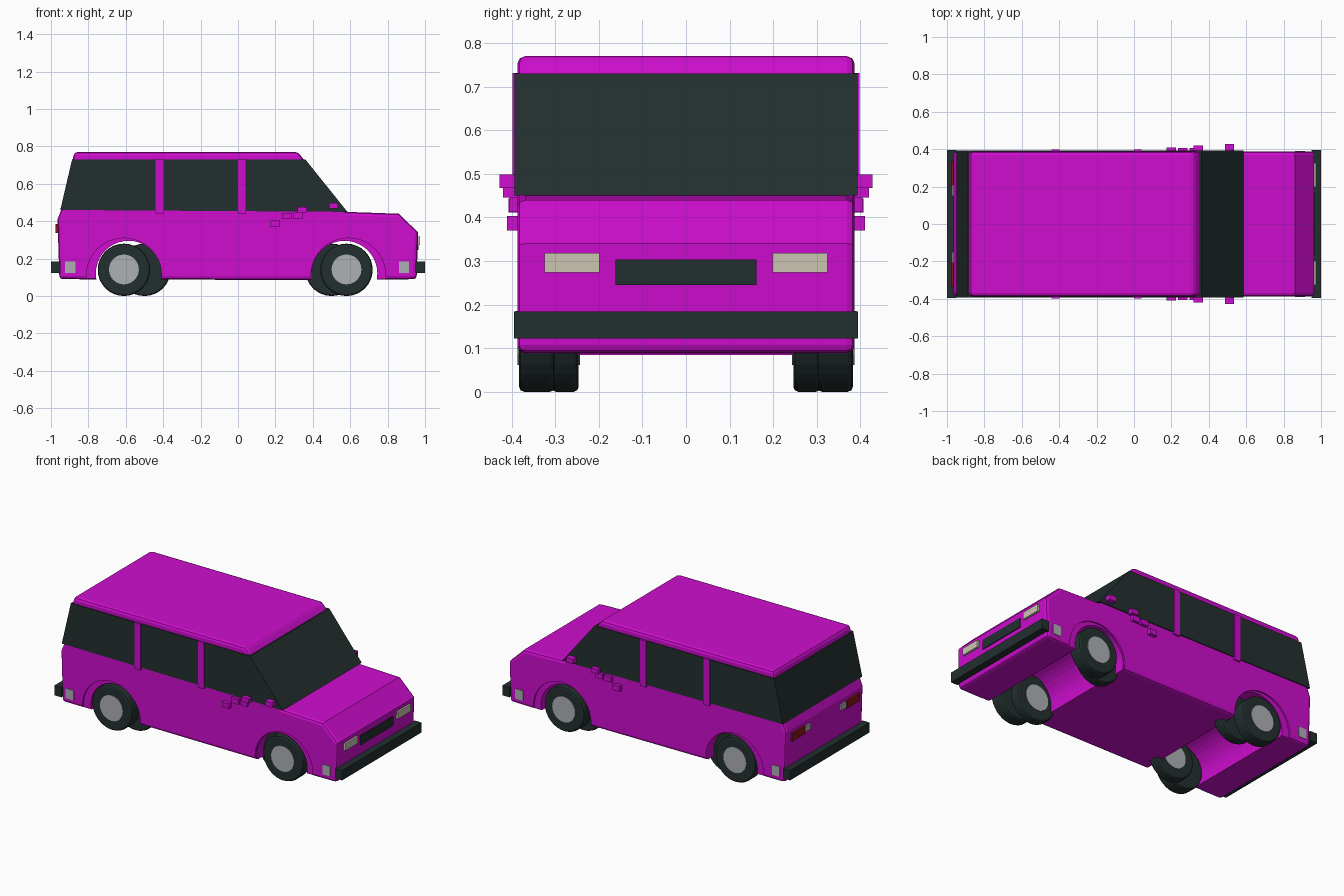
import bpy, bmesh, math
from mathutils import Matrix

if "Cube" in bpy.data.objects:
    bpy.data.objects.remove(bpy.data.objects["Cube"])


def material(name, r, g, b):
    m = bpy.data.materials.new(name)
    m.diffuse_color = (r, g, b, 1)
    m.use_nodes = True
    m.node_tree.nodes["Principled BSDF"].inputs["Base Color"].default_value = m.diffuse_color
    return m


PAINT = material("magenta paint", 0.62, 0.004, 0.62)
DARK = material("dark glass and rubber", 0.017, 0.028, 0.028)
GREY = material("light grey", 0.42, 0.44, 0.46)
CREAM = material("headlight cream", 0.60, 0.56, 0.44)
RED = material("tail light red", 0.25, 0.008, 0.008)


def finish(name, bm, mat):
    bmesh.ops.recalc_face_normals(bm, faces=bm.faces)
    mesh = bpy.data.meshes.new(name)
    bm.to_mesh(mesh)
    bm.free()
    mesh.materials.append(mat)
    ob = bpy.data.objects.new(name, mesh)
    bpy.context.collection.objects.link(ob)
    return ob


def box(name, x, y, z, mat):
    """Box from (min, max) pairs."""
    bm = bmesh.new()
    bmesh.ops.create_cube(bm, size=1)
    for v in bm.verts:
        for i, (a, b) in enumerate((x, y, z)):
            v.co[i] = (a + b) / 2 + v.co[i] * (b - a)
    return finish(name, bm, mat)


def side_profile(name, points, half, mat):
    """Side outline in x, z extruded across the width."""
    bm = bmesh.new()
    face = bm.faces.new([bm.verts.new((x, -half, z)) for x, z in points])
    new = bmesh.ops.extrude_face_region(bm, geom=[face])["geom"]
    bmesh.ops.translate(bm, vec=(0, 2 * half, 0),
                        verts=[v for v in new if isinstance(v, bmesh.types.BMVert)])
    return finish(name, bm, mat)


def disc(name, x, z, r, y0, y1, mat, sides=32):
    """Cylinder lying along y."""
    bm = bmesh.new()
    bmesh.ops.create_cone(bm, cap_ends=True, segments=sides, radius1=r, radius2=r,
                          depth=abs(y1 - y0),
                          matrix=Matrix.Translation((x, (y0 + y1) / 2, z))
                          @ Matrix.Rotation(math.pi / 2, 4, 'X'))
    return finish(name, bm, mat)


def bevel(ob, width, segments=2, angle=50):
    m = ob.modifiers.new("bevel", 'BEVEL')
    m.width, m.segments = width, segments
    m.limit_method, m.angle_limit = 'ANGLE', math.radians(angle)


def cut(ob, cutter):
    cutter.hide_render = True
    cutter.hide_set(True)
    m = ob.modifiers.new("cut", 'BOOLEAN')
    m.operation, m.object, m.solver = 'DIFFERENCE', cutter, 'EXACT'


# Body shell with rounded side edges
body = side_profile("body", [
    (-0.955, 0.09), (-0.965, 0.41), (-0.945, 0.46), (-0.875, 0.77), (0.32, 0.77),
    (0.575, 0.45), (0.86, 0.44), (0.963, 0.34), (0.955, 0.09), (0.40, 0.085)],
    0.387, PAINT)
bevel(body, 0.018)

# Wheel tunnels through the body, with a shallow wider arch on each side
for name, arch_x, tunnel_x in (("rear", -0.61, -0.585), ("front", 0.59, 0.57)):
    cut(body, disc(name + "_tunnel_cutter", tunnel_x, 0.12, 0.175, -0.6, 0.6, PAINT, 40))
    for s in (-1, 1):
        cut(body, disc(name + "_arch_cutter", arch_x, 0.11, 0.2,
                       s * 0.377, s * 0.6, PAINT, 40))

# Glass band wrapped round the cabin
side_profile("windows", [(-0.95, 0.46), (-0.887, 0.73), (0.36, 0.73), (0.585, 0.45)],
             0.393, DARK)

# Bumpers, grille
for name, x in (("front_bumper", (0.95, 1.0)), ("rear_bumper", (-1.0, -0.95))):
    box(name, x, (-0.395, 0.395), (0.122, 0.184), DARK)
box("grille", (0.94, 0.966), (-0.162, 0.162), (0.245, 0.304), DARK)

# Parts repeated on both sides
for s, side in ((-1, "right"), (1, "left")):
    def pair(name, x, y, z, mat):
        box(side + "_" + name, x, tuple(sorted((s * y[0], s * y[1]))), z, mat)

    pair("headlight", (0.95, 0.974), (0.198, 0.325), (0.274, 0.318), CREAM)
    pair("tail_light", (-0.976, -0.95), (0.205, 0.335), (0.338, 0.386), RED)
    pair("reverse_light", (-0.974, -0.95), (0.15, 0.205), (0.345, 0.38), GREY)
    pair("rear_marker", (-0.925, -0.87), (0.37, 0.391), (0.122, 0.185), GREY)
    pair("front_marker", (0.86, 0.915), (0.37, 0.391), (0.122, 0.185), GREY)
    for n, x in (("rear", -0.42), ("middle", 0.02)):
        pair(n + "_pillar", (x - 0.021, x + 0.021), (0.37, 0.398), (0.44, 0.731), PAINT)

    # Small handle and mirror blocks
    pair("handle_low", (0.175, 0.225), (0.37, 0.41), (0.37, 0.403), PAINT)
    pair("handle_mid", (0.235, 0.287), (0.37, 0.407), (0.411, 0.443), PAINT)
    pair("handle_step", (0.297, 0.345), (0.37, 0.405), (0.413, 0.446), PAINT)
    pair("handle_high", (0.318, 0.368), (0.37, 0.42), (0.446, 0.475), PAINT)
    pair("mirror", (0.487, 0.535), (0.34, 0.428), (0.467, 0.498), PAINT)

    # Paired wheels: outer one and a staggered inner one, each with a hub
    for n, outer_x, inner_x in (("front", 0.58, 0.50), ("rear", -0.61, -0.50)):
        label = side + "_" + n
        tyre = disc(label + "_tyre", outer_x, 0.14, 0.14, s * 0.30, s * 0.383, DARK)
        bevel(tyre, 0.012)
        inner = disc(label + "_inner_tyre", inner_x, 0.14, 0.14, s * 0.246, s * 0.31, DARK)
        bevel(inner, 0.012)
        disc(label + "_hub", outer_x, 0.142, 0.08, s * 0.36, s * 0.386, GREY, 24)
        disc(label + "_inner_hub", inner_x, 0.142, 0.08, s * 0.243, s * 0.27, GREY, 24)
